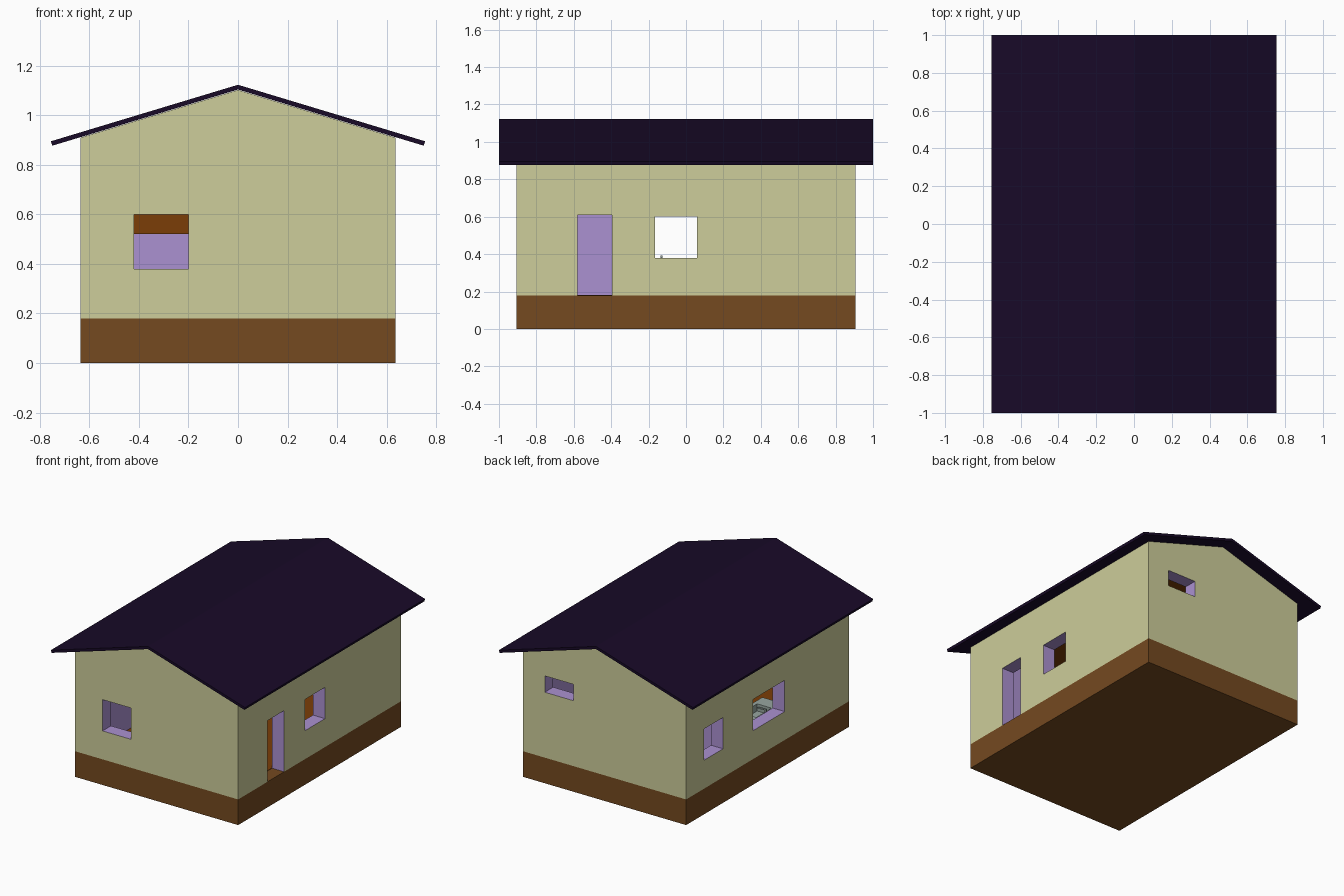
import bpy, bmesh
from mathutils import Matrix, Vector

if "Cube" in bpy.data.objects:
    bpy.data.objects.remove(bpy.data.objects["Cube"])


def mat(name, r, g, b):
    m = bpy.data.materials.new(name)
    m.diffuse_color = [(c / 255) ** 2.2 for c in (r, g, b)] + [1]
    m.use_nodes = True
    m.node_tree.nodes["Principled BSDF"].inputs["Base Color"].default_value = m.diffuse_color
    return m


CREAM = mat("cream_plaster", 204, 204, 153)
LILAC = mat("lilac_plaster", 170, 144, 208)
STONE = mat("brown_base", 116, 75, 37)
WOOD = mat("brown_wood", 122, 64, 16)
DARK = mat("dark_roof", 30, 18, 44)
STEEL = mat("steel", 150, 165, 158)


def finish(name, bm, *mats):
    bmesh.ops.recalc_face_normals(bm, faces=bm.faces)
    me = bpy.data.meshes.new(name)
    bm.to_mesh(me)
    bm.free()
    ob = bpy.data.objects.new(name, me)
    for m in mats:
        me.materials.append(m)
    bpy.context.collection.objects.link(ob)
    return ob


def box(name, x, y, z, *mats):
    """Box from (min, max) ranges."""
    lo, hi = Vector((x[0], y[0], z[0])), Vector((x[1], y[1], z[1]))
    bm = bmesh.new()
    bmesh.ops.create_cube(bm, size=1, matrix=Matrix.Translation((lo + hi) / 2)
                          @ Matrix.Diagonal((*(hi - lo), 1)))
    return finish(name, bm, *mats)


def prism(name, profile, y0, y1, m):
    """Extrude an xz profile along y."""
    bm = bmesh.new()
    f = bm.faces.new([bm.verts.new((x, y0, z)) for x, z in profile])
    ex = bmesh.ops.extrude_face_region(bm, geom=[f])["geom"]
    bmesh.ops.translate(bm, vec=(0, y1 - y0, 0),
                        verts=[v for v in ex if isinstance(v, bmesh.types.BMVert)])
    return finish(name, bm, m)


def cut(target, x, y, z):
    cutter = box("cutter", x, y, z)
    cutter.hide_render = True
    mod = target.modifiers.new("cut", "BOOLEAN")
    mod.operation, mod.solver, mod.object = "DIFFERENCE", "EXACT", cutter
    bpy.context.view_layer.objects.active = target
    bpy.ops.object.modifier_apply(modifier=mod.name)
    bpy.data.objects.remove(cutter)


W, L, T = 0.635, 0.905, 0.094          # half width, half length, wall thickness
BASE, EAVE, APEX = 0.18, 0.91, 1.102
IX, IY = W - T, L - T

# Foundation and floor
box("foundation", (-W, W), (-L, L), (0, BASE), STONE)
box("floor", (-IX, IX), (-IY, IY), (BASE - 0.01, BASE + 0.002), WOOD)

# Walls: hollow shell with door and window openings
walls = box("walls", (-W, W), (-L, L), (BASE, EAVE), CREAM, LILAC)
cut(walls, (-IX, IX), (-IY, IY), (0.1, 1))
right, left = (IX - 0.03, W + 0.1), (-W - 0.1, -IX + 0.03)
front, back = (-L - 0.1, -IY + 0.03), (IY - 0.03, L + 0.1)
for opening in (
    (right, (-0.58, -0.395), (0.1, 0.61)),     # door
    (right, (-0.165, 0.06), (0.38, 0.60)),
    (left, (-0.19, 0.165), (0.38, 0.60)),
    (left, (0.495, 0.705), (0.38, 0.60)),
    ((-0.42, -0.20), front, (0.38, 0.60)),
    ((0.24, 0.465), back, (0.64, 0.755)),
):
    cut(walls, *opening)
# Inner faces and reveals are lilac
for p in walls.data.polygons:
    outer = abs(p.center.x) > W - 0.001 or abs(p.center.y) > L - 0.001
    p.material_index = 0 if outer else 1

# Ceiling and gables
box("ceiling", (-IX, IX), (-IY, IY), (EAVE - 0.02, EAVE), WOOD)
gable = [(-W, EAVE), (W, EAVE), (0, APEX)]
prism("front_gable", gable, -L, -IY, CREAM)
prism("back_gable", gable, IY, L, CREAM)

# Roof
prism("roof", [(-0.755, 0.895), (0, 1.123), (0.755, 0.895),
               (0.75, 0.877), (0, 1.104), (-0.75, 0.877)], -1, 1, DARK)

# Room divider with upper cabinet
box("partition", (-IX, 0), (0.25, 0.32), (BASE, EAVE - 0.02), LILAC)
box("upper_cabinet", (-IX, -0.08), (0.18, 0.25), (0.52, 0.72), WOOD)

# Kitchen counter with sink and tap under the large window
counter = box("counter", (-IX, -0.37), (-0.32, 0.1), (BASE, 0.36), STEEL)
cut(counter, (-0.51, -0.40), (-0.22, -0.05), (0.31, 0.4))
box("tap_post", (-0.535, -0.523), (-0.137, -0.125), (0.36, 0.392), STEEL)
box("tap_spout", (-0.535, -0.47), (-0.137, -0.125), (0.383, 0.392), STEEL)
